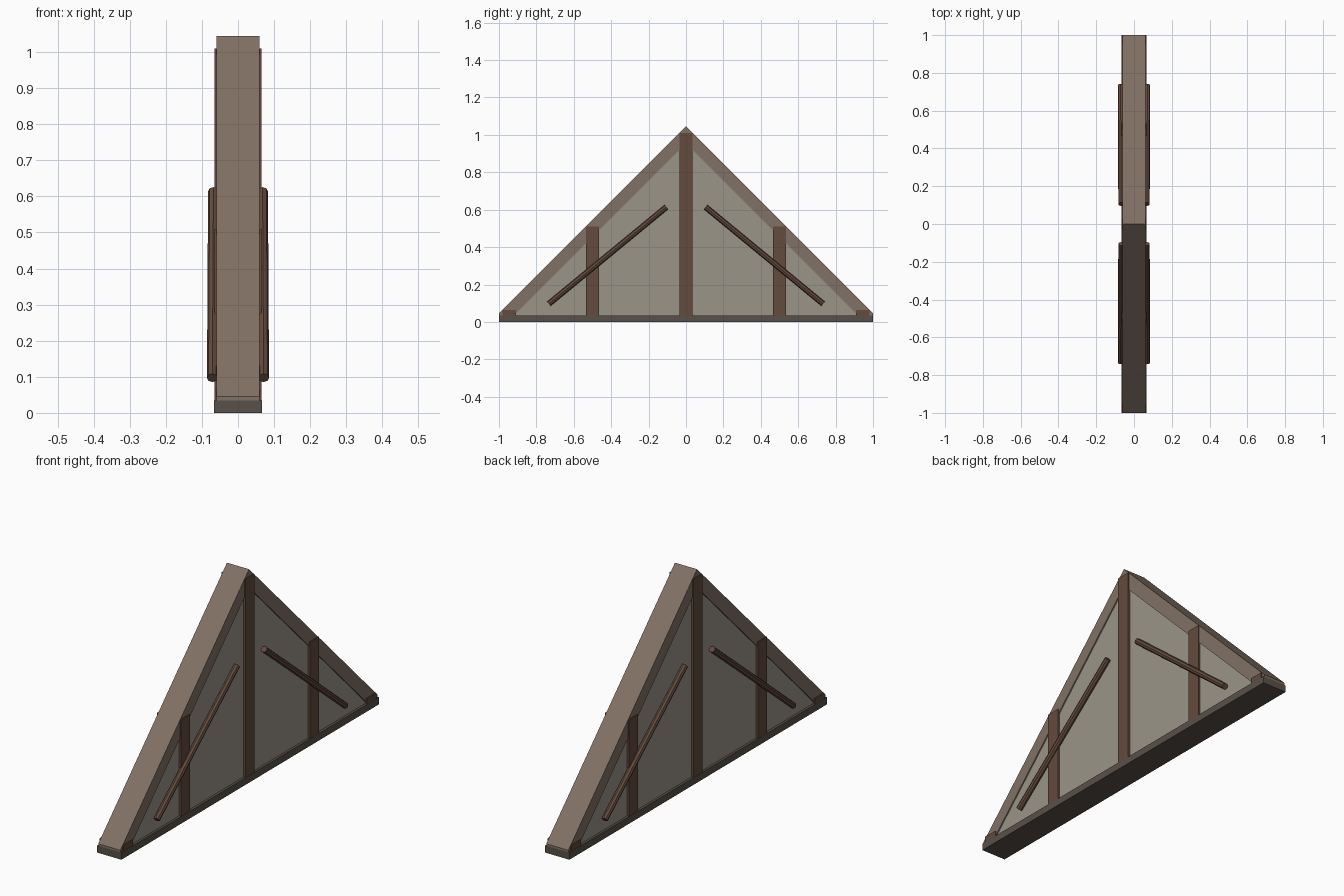
import bpy, bmesh
from mathutils import Vector

if "Cube" in bpy.data.objects:
    bpy.data.objects.remove(bpy.data.objects["Cube"])


def material(name, rgb):
    m = bpy.data.materials.new(name)
    m.diffuse_color = (*rgb, 1)
    m.use_nodes = True
    m.node_tree.nodes["Principled BSDF"].inputs["Base Color"].default_value = m.diffuse_color
    return m


WOOD = material("brown_wood", (0.125, 0.07, 0.045))
TRIM = material("grey_brown_trim", (0.22, 0.165, 0.13))
PLASTER = material("plaster", (0.33, 0.30, 0.25))
DARK = material("dark_sill", (0.10, 0.08, 0.065))


def finish(name, bm, mat):
    bmesh.ops.recalc_face_normals(bm, faces=bm.faces)
    mesh = bpy.data.meshes.new(name)
    bm.to_mesh(mesh)
    bm.free()
    mesh.materials.append(mat)
    ob = bpy.data.objects.new(name, mesh)
    bpy.context.collection.objects.link(ob)
    return ob


def slab(name, profile, half, mat):
    """Extrude a (y, z) profile across x from -half to half."""
    bm = bmesh.new()
    face = bm.faces.new([bm.verts.new((-half, y, z)) for y, z in profile])
    ext = bmesh.ops.extrude_face_region(bm, geom=[face])
    verts = [v for v in ext["geom"] if isinstance(v, bmesh.types.BMVert)]
    bmesh.ops.translate(bm, verts=verts, vec=(2 * half, 0, 0))
    return finish(name, bm, mat)


def rect(y0, y1, z0, z1):
    return [(y0, z0), (y1, z0), (y1, z1), (y0, z1)]


def rod(name, a, b, radius, mat, sides=8):
    a, b = Vector(a), Vector(b)
    bm = bmesh.new()
    bmesh.ops.create_cone(bm, cap_ends=True, segments=sides, radius1=radius,
                          radius2=radius, depth=(b - a).length)
    bm.transform((b - a).to_track_quat("Z", "Y").to_matrix().to_4x4())
    bmesh.ops.translate(bm, verts=bm.verts, vec=(a + b) / 2)
    return finish(name, bm, mat)


# Recessed infill panel and bottom sill
slab("infill_panel", [(-0.96, 0.01), (0.96, 0.01), (0, 0.97)], 0.054, PLASTER)
slab("sill", rect(-1, 1, 0, 0.035), 0.066, DARK)

# Sloping rafters, meeting at the ridge
for s, side in ((-1, "front"), (1, "back")):
    slab(side + "_rafter", [(s, 0.034), (s, 0.045), (0, 1.045), (0, 0.955),
                            (s * 0.921, 0.034)], 0.06, TRIM)

# Upright posts, each stopping where its corner meets the roof line
slab("centre_post", rect(-0.035, 0.035, 0.002, 1.01), 0.065, WOOD)
for s, side in ((-1, "front"), (1, "back")):
    slab(side + "_post", rect(s * 0.465, s * 0.535, 0.002, 0.51), 0.065, WOOD)
    slab(side + "_corner_block", rect(s * 0.91, s * 0.982, 0.002, 0.063), 0.065, WOOD)

# Diagonal braces on both faces
for s, side in ((-1, "front"), (1, "back")):
    for f, face in ((-1, "left"), (1, "right")):
        rod(f"{side}_{face}_brace", (f * 0.071, s * 0.733, 0.097),
            (f * 0.068, s * 0.105, 0.614), 0.015, WOOD)
